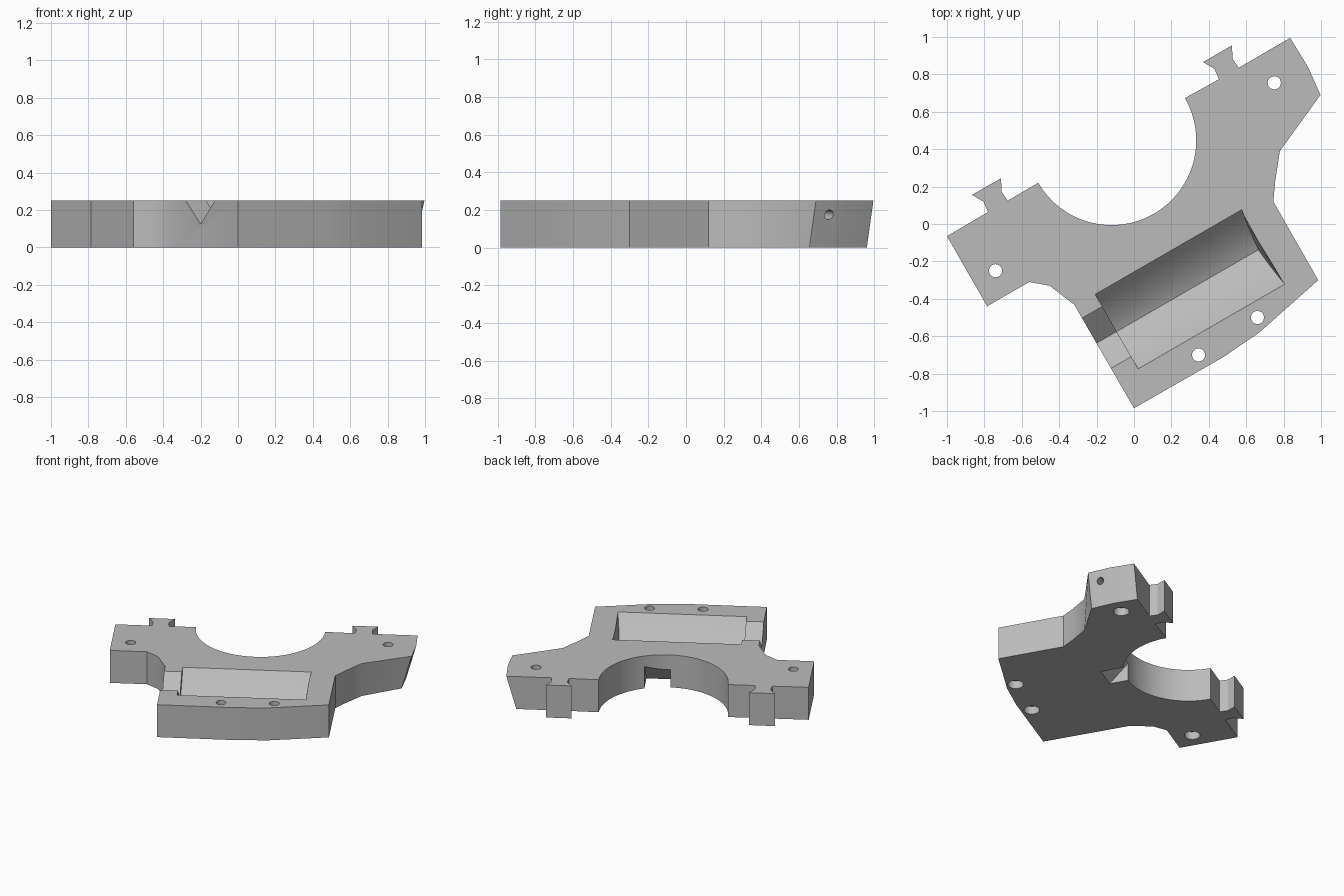
import bpy, bmesh, math
from mathutils import Vector

cube = bpy.data.objects.get("Cube")
if cube:
    bpy.data.objects.remove(cube, do_unlink=True)

H = 0.25
U = Vector((math.cos(math.pi / 6), 0.5, 0))   # long axis of the pocket
V = Vector((-U.y, U.x, 0))                    # towards the open ring
Z = Vector((0, 0, 1))
RING = Vector((-0.12, 0.447, 0))              # ring centre
POCKET = Vector((-0.0925, -0.575, 0))         # middle of the pocket's open end


def loft(name, ring_a, ring_b):
    """Solid between two matching rings of points."""
    bm = bmesh.new()
    a = [bm.verts.new(p) for p in ring_a]
    b = [bm.verts.new(p) for p in ring_b]
    bm.faces.new(a[::-1])
    bm.faces.new(b)
    for i in range(len(a)):
        j = (i + 1) % len(a)
        bm.faces.new((a[i], a[j], b[j], b[i]))
    bmesh.ops.recalc_face_normals(bm, faces=bm.faces)
    mesh = bpy.data.meshes.new(name)
    bm.to_mesh(mesh)
    bm.free()
    obj = bpy.data.objects.new(name, mesh)
    bpy.context.collection.objects.link(obj)
    return obj


def rod(name, start, end, radius, sides=32):
    """Cylinder between two points."""
    axis = (end - start).normalized()
    side = axis.orthogonal().normalized()
    up = axis.cross(side)
    circle = [radius * (side * math.cos(k * math.tau / sides) + up * math.sin(k * math.tau / sides))
              for k in range(sides)]
    return loft(name, [start + c for c in circle], [end + c for c in circle])


def cut(body, tool):
    tool.hide_render = True
    mod = body.modifiers.new(tool.name, 'BOOLEAN')
    mod.operation = 'DIFFERENCE'
    mod.solver = 'EXACT'
    mod.object = tool
    bpy.context.view_layer.objects.active = body
    bpy.ops.object.modifier_apply(modifier=mod.name)
    bpy.data.objects.remove(tool, do_unlink=True)


def tab(x, y):
    """Flared dovetail tab; x, y is the root corner nearest the +x end."""
    root = Vector((x, y, 0))
    steps = [(0, 0), (-0.005, 0.06), (0.03, 0.122), (-0.15, 0.122), (-0.115, 0.06), (-0.122, 0)]
    return [root + U * a + V * b for a, b in steps]


# Plate outline, counter-clockwise, seen from above
outer = [(-1, -0.065), (-0.785, -0.44), (-0.56, -0.31), (-0.45, -0.33), (-0.38, -0.385),
         (-0.32, -0.43), (0, -0.985), (0.48, -0.71), (0.67, -0.58), (0.985, -0.30),
         (0.745, 0.12), (0.755, 0.23), (0.78, 0.39)]
wing_end = [(0.997, 0.69), (0.93, 0.84), (0.835, 0.995)]
ring = [RING + 0.453 * (U * math.cos(t) - V * math.sin(t))
        for t in (math.pi * k / 32 for k in range(33))]
rest = tab(0.56, 0.835) + ring + tab(-0.675, 0.125)

start = [Vector((x, y, 0)) for x, y in outer]
tip = [Vector((x, y, 0)) for x, y in wing_end]
top = [p + Z * H for p in start + tip + rest]
bottom = start + [p - U * 0.07 for p in tip] + rest     # wing end leans inwards below
plate = loft("mount_plate", bottom, top)

# Pocket with two curved sides meeting at a crease
N, half, depth = 24, 0.23, 0.175
near, far = [], []
for k in range(N + 1):
    t = 2 * k / N - 1
    d = depth * (0.55 * (1 - abs(t)) + 0.45 * (1 - t * t))
    p = POCKET + V * (half * t) + Z * (H - d)
    near.append(p)
    far.append(p + U * (0.905 - 0.17 * d))
for t in (1, -1):
    p = POCKET + V * (half * t) + Z * (H + 0.1)
    near.append(p)
    far.append(p + U * 0.905)
cut(plate, loft("pocket_cutter", near, far))

# V channel leading out of the pocket
vee = [POCKET + V * a + Z * b for a, b in ((-0.217, 0.3), (0, 0.125), (0.217, 0.3))]
cut(plate, loft("channel_cutter", [p - U * 0.3 for p in vee], [p + U * 0.03 for p in vee]))

# Wedge notch under the ring wall
wedge = [RING - V * a + Z * b for a, b in ((0.33, -0.02), (0.33, 0.26), (0.607, -0.02))]
cut(plate, loft("notch_cutter", [p - U * 0.01 for p in wedge], [p + U * 0.17 for p in wedge]))

# Screw holes, counterbored from below
for x, y in ((-0.74, -0.25), (0.75, 0.755), (0.66, -0.5), (0.345, -0.7)):
    c = Vector((x, y, 0))
    cut(plate, rod("hole_cutter", c - Z * 0.1, c + Z * 0.4, 0.035))
    cut(plate, rod("counterbore_cutter", c - Z * 0.1, c + Z * 0.06, 0.055))

# Small side hole in the wing end
mouth = Vector((0.945, 0.76, 0.175))
cut(plate, rod("side_hole_cutter", mouth + U * 0.1, mouth - U * 0.14, 0.025, 24))

# Material and shading
grey = bpy.data.materials.new("plain grey")
grey.use_nodes = True
colour = (0.5, 0.5, 0.5, 1)
grey.diffuse_color = colour
grey.node_tree.nodes["Principled BSDF"].inputs["Base Color"].default_value = colour
plate.data.materials.clear()
plate.data.materials.append(grey)
for face in plate.data.polygons:
    face.material_index = 0
bpy.ops.object.select_all(action='DESELECT')
plate.select_set(True)
bpy.context.view_layer.objects.active = plate
bpy.ops.object.shade_smooth_by_angle(angle=math.radians(30))
